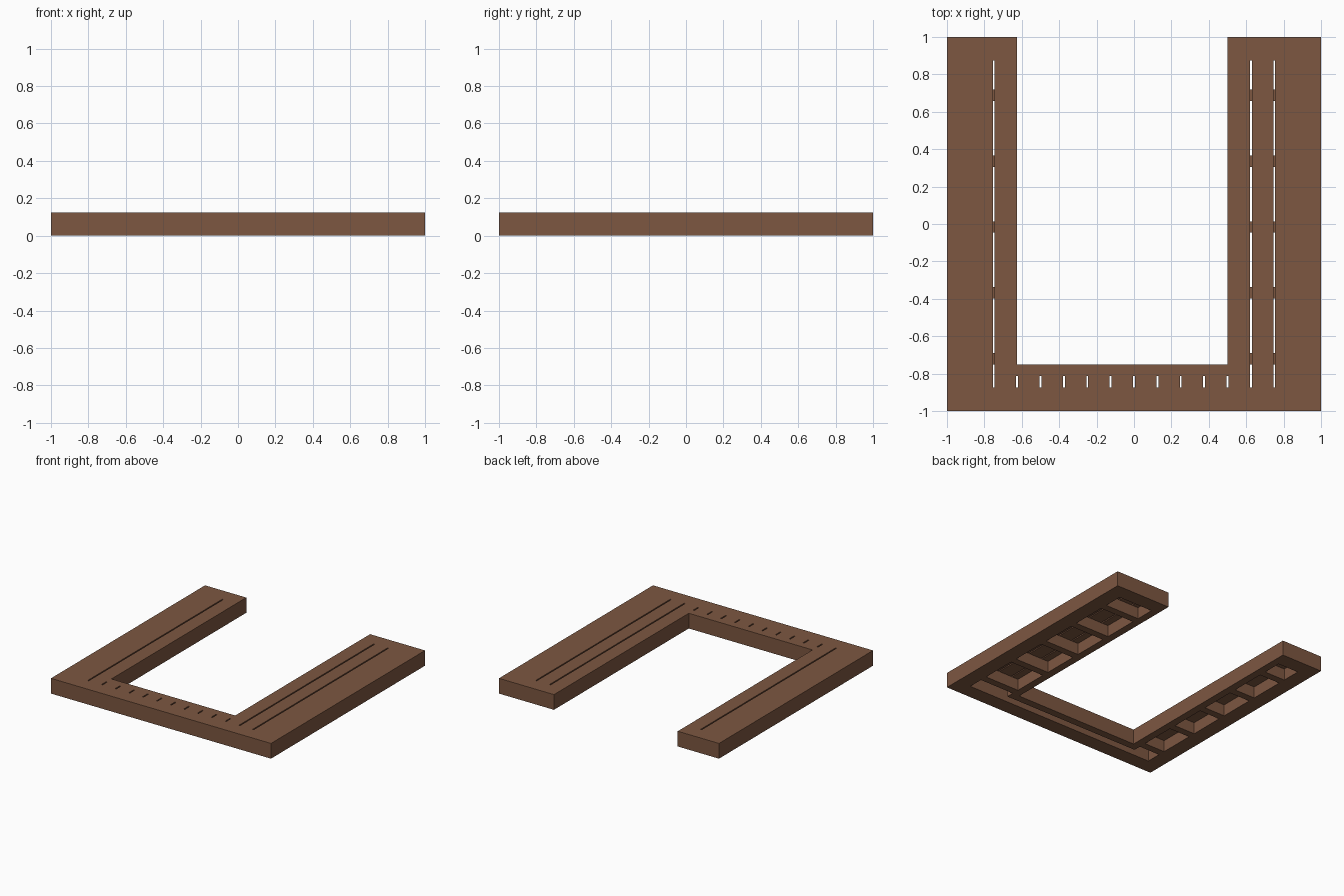
import bpy

if "Cube" in bpy.data.objects:
    bpy.data.objects.remove(bpy.data.objects["Cube"])

H = 0.125          # deck height
T = 0.03           # plank thickness
GAP = 0.005        # half of the slit between planks
STEP = 0.125       # plank pitch

wood = bpy.data.materials.new("brown wood")
wood.diffuse_color = (0.205, 0.095, 0.053, 1)
wood.use_nodes = True
wood.node_tree.nodes["Principled BSDF"].inputs["Base Color"].default_value = wood.diffuse_color


def boxes(name, items):
    """One object made of boxes given as (x0, x1, y0, y1, z0, z1)."""
    verts, faces = [], []
    for x0, x1, y0, y1, z0, z1 in items:
        n = len(verts)
        verts += [(x, y, z) for z in (z0, z1)
                  for x, y in ((x0, y0), (x1, y0), (x1, y1), (x0, y1))]
        faces += [(n + 3, n + 2, n + 1, n), (n + 4, n + 5, n + 6, n + 7)]
        for i in range(4):
            j = (i + 1) % 4
            faces.append((n + i, n + j, n + 4 + j, n + 4 + i))
    mesh = bpy.data.meshes.new(name)
    mesh.from_pydata(verts, [], faces)
    mesh.materials.append(wood)
    ob = bpy.data.objects.new(name, mesh)
    bpy.context.collection.objects.link(ob)
    return ob


# Outer beams: front, two sides, two arm ends
boxes("front_beam", [(-1, 1, -1, -0.875, 0, H)])
boxes("left_beam", [(-1, -0.875, -0.875, 1, 0, H)])
boxes("right_beam", [(0.875, 1, -0.875, 1, 0, H)])
boxes("arm_end_beams", [(-0.875, -0.625, 0.875, 1, 0, H),
                        (0.5, 0.875, 0.875, 1, 0, H)])

# Narrow rails around the inner opening
boxes("inner_rails", [(-0.6875, 0.5625, -0.8125, -0.75, 0, H),
                      (-0.6875, -0.625, -0.75, 0.875, 0, H),
                      (0.5, 0.5625, -0.75, 0.875, 0, H)])

# Cross joists under the arms
joists = []
for k in range(5):
    y = -0.72 + 0.352 * k
    for x0, x1 in ((-0.875, -0.6875), (0.5625, 0.875)):
        joists.append((x0, x1, y - 0.03, y + 0.03, 0, H - T))
boxes("cross_joists", joists)

# Planks running front to back, with slits between neighbours
planks = []
for k in range(14):
    a = -0.875 + STEP * k
    b = a + STEP
    x0 = a if k == 0 else a + GAP
    x1 = b if k == 13 else b - GAP
    full = k in (0, 12, 13)
    planks.append((x0, x1, -0.875, 0.875 if full else -0.8125, H - T, H))
    if k == 1:       # narrow plank beside the left inner rail
        planks.append((x0, -0.6875, -0.8125, 0.875, H - T, H))
    if k == 11:      # narrow plank beside the right inner rail
        planks.append((0.5625, x1, -0.8125, 0.875, H - T, H))
boxes("deck_planks", planks)
